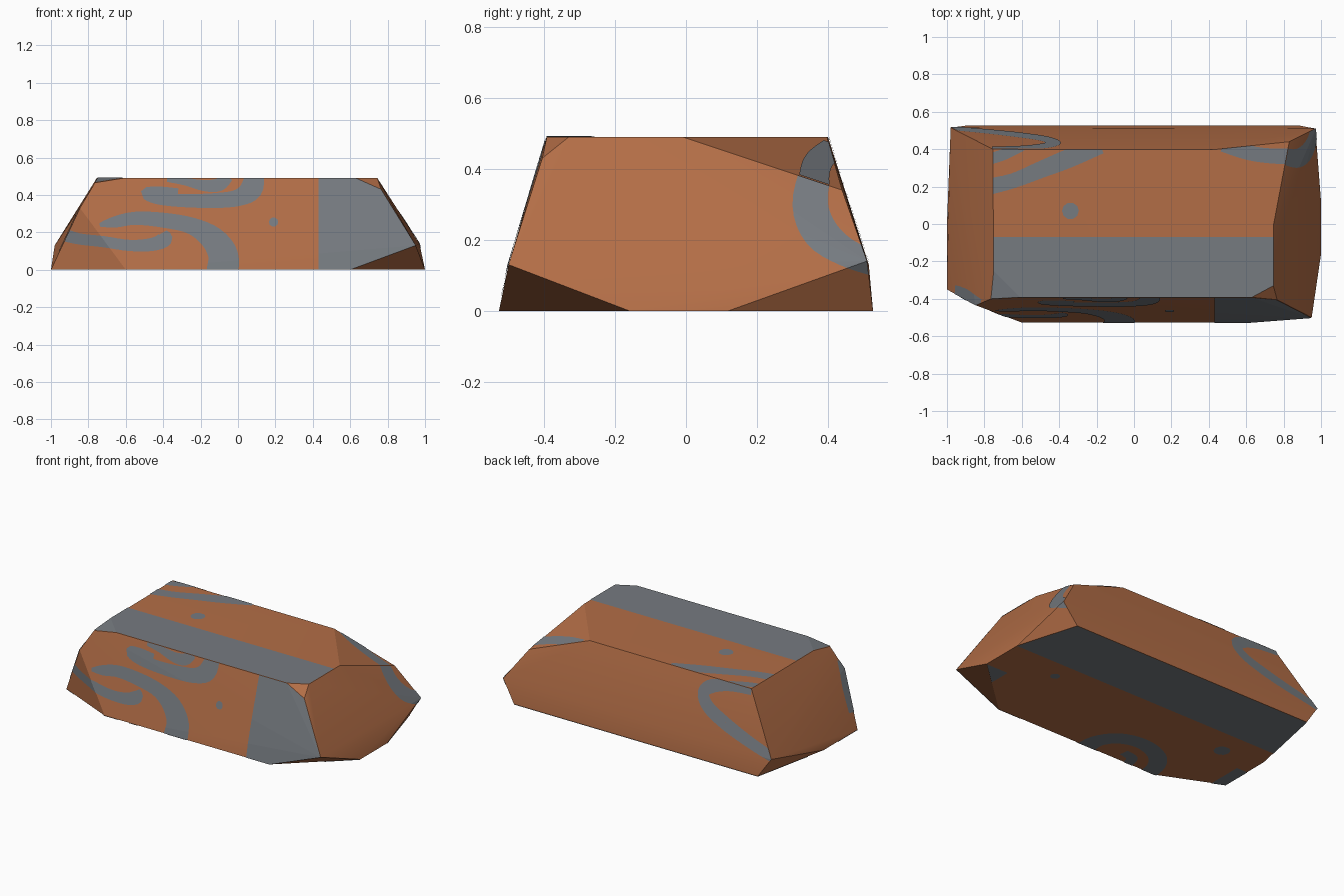
import bpy, bmesh, math
from mathutils import Vector

if "Cube" in bpy.data.objects:
    bpy.data.objects.remove(bpy.data.objects["Cube"])


def material(name, rgb):
    m = bpy.data.materials.new(name)
    m.diffuse_color = (*rgb, 1)
    m.use_nodes = True
    m.node_tree.nodes["Principled BSDF"].inputs["Base Color"].default_value = m.diffuse_color
    return m


ORANGE = material("rust_stone", (0.45, 0.155, 0.062))
GREY = material("grey_vein", (0.18, 0.197, 0.217))


def add_object(name, bm, mat):
    me = bpy.data.meshes.new(name)
    bm.to_mesh(me)
    me.materials.append(mat)
    ob = bpy.data.objects.new(name, me)
    bpy.context.collection.objects.link(ob)
    return ob


# Stone block: convex hull of the chamfered corners
TOP = [(-.755, .4), (-.75, -.25), (-.61, -.392), (.63, -.392),
       (.745, -.33), (.745, -.01), (.42, .397)]
BOTTOM = [(-1, -.35), (-.6, -.527), (.6, -.527), (1, -.16),
          (1, .12), (.88, .527), (-.89, .527), (-1, 0)]
CORNERS = [(-.765, -.4, .465), (.765, -.405, .43), (.83, .44, .34),
           (-.845, -.435, .33), (-.98, .515, .13), (.95, -.5, .13), (.97, .51, .14)]
hull = bmesh.new()
for p in [(*t, .49) for t in TOP] + [(*b, 0) for b in BOTTOM] + CORNERS:
    hull.verts.new(p)
bmesh.ops.convex_hull(hull, input=hull.verts[:])
bmesh.ops.dissolve_limit(hull, angle_limit=math.radians(1),
                         verts=hull.verts[:], edges=hull.edges[:])
bmesh.ops.recalc_face_normals(hull, faces=hull.faces[:])
stone = add_object("stone_block", hull, ORANGE)
bpy.context.view_layer.objects.active = stone
stone.select_set(True)
bpy.ops.object.shade_smooth_by_angle(angle=math.radians(20))

# Sides the veins are painted on: outward axis and 2D-to-3D mapping
SIDES = {
    "top": ((0, 0, 1), lambda u, v: Vector((u, v, 0))),
    "bottom": ((0, 0, -1), lambda u, v: Vector((u, v, 0))),
    "front": ((0, -1, 0), lambda u, v: Vector((u, 0, v))),
    "back": ((0, 1, 0), lambda u, v: Vector((u, 0, v))),
    "right": ((1, 0, 0), lambda u, v: Vector((0, u, v))),
    "left": ((-1, 0, 0), lambda u, v: Vector((0, u, v))),
}


def clip_patch(out, side, poly, limit):
    """Copy the hull faces on one side, trimmed to a convex 2D outline."""
    axis, to3d = SIDES[side]
    axis = Vector(axis)
    bm = hull.copy()
    bm.normal_update()
    away = [f for f in bm.faces if f.normal.dot(axis) < limit]
    bmesh.ops.delete(bm, geom=away, context='FACES')
    centre = sum((Vector(p) for p in poly), Vector((0, 0))) / len(poly)
    for i, p in enumerate(poly):
        p, q = Vector(p), Vector(poly[(i + 1) % len(poly)])
        d = q - p
        if d.length < 1e-4:
            continue
        n = Vector((d.y, -d.x))
        if n.dot(centre - p) > 0:
            n = -n
        bmesh.ops.bisect_plane(bm, geom=bm.verts[:] + bm.edges[:] + bm.faces[:],
                               plane_co=to3d(*p), plane_no=to3d(*n).normalized(),
                               clear_outer=True)
    for f in bm.faces:
        out.faces.new([out.verts.new(v.co + axis * .003) for v in f.verts])
    bm.free()


def patch(name, side, polys, limit=.8):
    out = bmesh.new()
    for poly in polys:
        clip_patch(out, side, poly, limit)
    bmesh.ops.remove_doubles(out, verts=out.verts[:], dist=1e-5)
    add_object(name, out, GREY)
    out.free()


def ribbon(name, side, pts, steps=4, limit=.8):
    """Vein following a smooth path of (u, v, width)."""
    P = [Vector(p) for p in pts]
    path = []
    for i in range(len(P) - 1):
        a, b, c, d = P[max(i - 1, 0)], P[i], P[i + 1], P[min(i + 2, len(P) - 1)]
        for s in range(steps):
            t = s / steps
            path.append(.5 * (2 * b + (c - a) * t + (2 * a - 5 * b + 4 * c - d) * t * t
                              + (3 * b - a - 3 * c + d) * t ** 3))
    path.append(P[-1])
    rails = []
    for i, p in enumerate(path):
        d = (path[min(i + 1, len(path) - 1)] - path[max(i - 1, 0)]).xy.normalized()
        n = Vector((-d.y, d.x)) * p.z / 2
        rails.append((p.xy + n, p.xy - n))
    patch(name, side, [(a[0], b[0], b[1], a[1]) for a, b in zip(rails, rails[1:])], limit)


def dot(name, side, u, v, r):
    patch(name, side, [[(u + r * math.cos(k * math.pi / 5), v + r * math.sin(k * math.pi / 5))
                        for k in range(10)]])


def box(u0, v0, u1, v1):
    return [(u0, v0), (u1, v0), (u1, v1), (u0, v1)]


# Broad bands
patch("top_band", "top", [box(-1, -.6, 1, -.07)], .85)
patch("front_band", "front", [box(.43, -.1, 1.1, .6)], .85)
patch("bottom_band", "bottom", [box(-1.1, .12, 1.1, .6)], .95)
patch("bottom_corners", "bottom", [box(.84, -.6, 1.1, -.16), box(-1.1, -.6, -.92, -.15)], .95)

# Front swirls
ribbon("front_large_swirl", "front", [
    (-.085, -.02, .17), (-.08, .08, .16), (-.14, .17, .13), (-.25, .235, .09),
    (-.4, .265, .08), (-.55, .275, .07), (-.66, .255, .06), (-.74, .24, .02)])
ribbon("front_low_hook", "front", [
    (-.94, .19, .07), (-.85, .165, .06), (-.72, .15, .06), (-.58, .13, .06),
    (-.46, .135, .07), (-.39, .165, .08), (-.4, .2, .04)])
ribbon("front_high_swirl", "front", [
    (.09, .51, .1), (.07, .43, .12), (0, .385, .09), (-.12, .37, .08), (-.3, .37, .07),
    (-.43, .385, .07), (-.49, .41, .06), (-.42, .425, .04), (-.32, .42, .03)])
ribbon("front_high_streak", "front", [
    (-.38, .48, .02), (-.28, .47, .04), (-.18, .45, .06), (-.1, .455, .07), (-.06, .5, .07)])
dot("front_dot", "front", .19, .255, .025)

# Top veins
ribbon("top_long_vein", "top", [
    (-.8, .195, .09), (-.65, .23, .08), (-.5, .29, .09), (-.35, .35, .1), (-.18, .42, .09)])
ribbon("top_short_vein", "top", [(-.8, .34, .06), (-.7, .37, .06), (-.6, .42, .06)])
ribbon("top_corner_vein", "top", [
    (.48, .43, .09), (.6, .385, .08), (.72, .365, .08), (.9, .36, .09)], limit=.75)
dot("top_dot", "top", -.34, .07, .045)

# Back hook
ribbon("back_hook", "back", [
    (-.76, .475, .04), (-.6, .47, .06), (-.48, .44, .08), (-.43, .39, .08), (-.48, .32, .08),
    (-.62, .255, .08), (-.8, .195, .07), (-1, .14, .06)])

# End veins
ribbon("right_arc", "right", [
    (.42, .47, .1), (.37, .4, .09), (.35, .3, .1), (.38, .22, .1),
    (.45, .165, .08), (.54, .13, .07)], limit=.5)
ribbon("left_vein", "left", [(-.44, .37, .08), (-.39, .24, .08), (-.35, .1, .05)], limit=.7)

# Bottom ring and dots
ribbon("bottom_ring", "bottom", [
    (-.08, -.56, .13), (-.08, -.44, .12), (-.16, -.33, .12), (-.31, -.29, .11),
    (-.46, -.34, .11), (-.54, -.44, .11), (-.56, -.56, .11)])
ribbon("bottom_hook", "bottom", [(-.4, -.55, .06), (-.37, -.46, .07), (-.29, -.44, .06)])
dot("bottom_dot_right", "bottom", .6, -.01, .03)
dot("bottom_dot_left", "bottom", -.72, -.05, .05)
hull.free()
